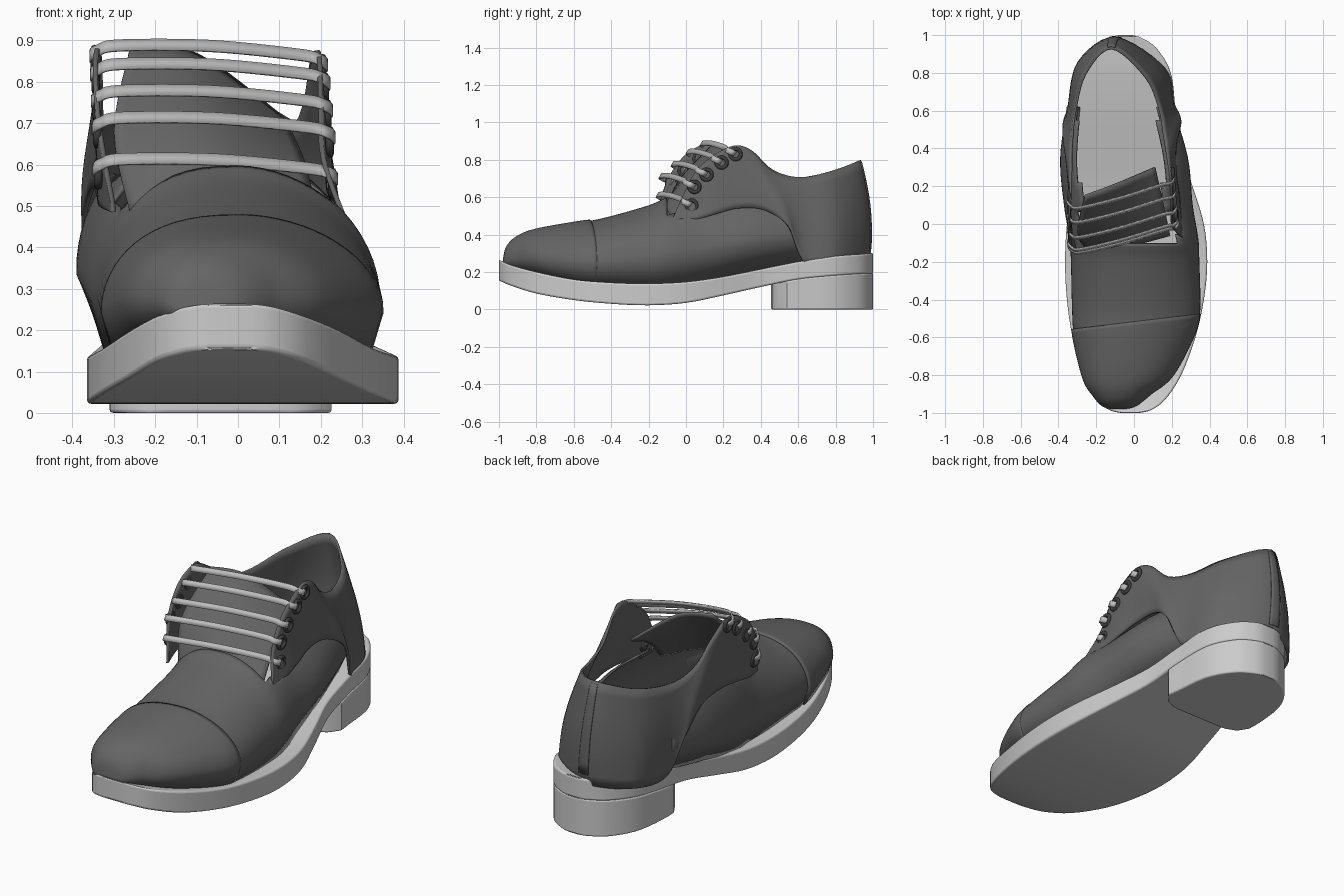
import bpy, math
from mathutils import Vector

if "Cube" in bpy.data.objects:
    bpy.data.objects.remove(bpy.data.objects["Cube"])


def sample(pts, u):
    """Catmull-Rom through rows of numbers, u measured in row index."""
    n = len(pts) - 1
    i = min(max(int(u), 0), n - 1)
    t = u - i
    a, b, c, d = (pts[max(i - 1, 0)], pts[i], pts[i + 1], pts[min(i + 2, n)])
    return [0.5 * (2 * q + (r - p) * t + (2 * p - 5 * q + 4 * r - s) * t * t
                   + (3 * q - p - 3 * r + s) * t ** 3) for p, q, r, s in zip(a, b, c, d)]


def steps(a, b, n):
    return [a + (b - a) * i / n for i in range(n + 1)]


def paint(name, grey):
    mat = bpy.data.materials.new(name)
    mat.diffuse_color = (grey, grey, grey, 1)
    mat.use_nodes = True
    mat.node_tree.nodes["Principled BSDF"].inputs["Base Color"].default_value = mat.diffuse_color
    return mat


def finish(name, verts, faces, mat, thick=0, bevel=0, angle=40):
    me = bpy.data.meshes.new(name)
    me.from_pydata([tuple(v) for v in verts], [], faces)
    me.update()
    ob = bpy.data.objects.new(name, me)
    bpy.context.collection.objects.link(ob)
    me.materials.append(mat)
    if thick:
        m = ob.modifiers.new("thickness", 'SOLIDIFY')
        m.thickness, m.offset = thick, 0
    if bevel:
        m = ob.modifiers.new("soft_edge", 'BEVEL')
        m.width, m.segments, m.limit_method = bevel, 3, 'ANGLE'
        m.angle_limit = math.radians(50)
        m.use_clamp_overlap = False
    bpy.ops.object.select_all(action='DESELECT')
    ob.select_set(True)
    bpy.context.view_layer.objects.active = ob
    bpy.ops.object.shade_smooth_by_angle(angle=math.radians(angle))
    return ob


def sheet(name, rows, mat, thick=0.012, keep=lambda c: True):
    w = len(rows[0])
    verts = [Vector(p) for r in rows for p in r]
    faces = []
    for j in range(len(rows) - 1):
        for i in range(w - 1):
            f = (j * w + i, j * w + i + 1, (j + 1) * w + i + 1, (j + 1) * w + i)
            if keep(sum((verts[k] for k in f), Vector()) / 4):
                faces.append(f)
    return finish(name, verts, faces, mat, thick)


def slab(name, stations, bevel):
    """Solid from stations (y, left x, right x, top z, bottom z)."""
    verts, faces = [], []
    for y, l, r, t, b in stations:
        verts += [(l, y, b), (r, y, b), (r, y, t), (l, y, t)]
    n = len(stations)
    for j in range(n - 1):
        for k in range(4):
            m = (k + 1) % 4
            faces.append((4 * j + 4 + k, 4 * j + 4 + m, 4 * j + m, 4 * j + k))
    faces += [(0, 1, 2, 3), tuple(4 * n - 1 - k for k in range(4))]
    return finish(name, verts, faces, pale, bevel=bevel)


leather, metal = paint("dark_leather", .13), paint("dark_eyelet", .05)
pale, cord = paint("pale_sole", .8), paint("lace_grey", .5)

# Sole: y, left, right, top, bottom
SOLE = [(-1, -.07, .03, .265, .155), (-.985, -.13, .09, .258, .148), (-.93, -.2, .165, .235, .125),
        (-.8, -.265, .25, .2, .085), (-.6, -.325, .325, .16, .05), (-.4, -.355, .37, .143, .03),
        (-.2, -.365, .388, .138, .022), (0, -.355, .37, .147, .035), (.2, -.325, .31, .175, .075),
        (.4, -.3, .245, .215, .12), (.6, -.31, .22, .255, .16), (.8, -.285, .195, .285, .18),
        (.93, -.21, .12, .295, .188), (.985, -.13, .04, .3, .19), (1, -.08, -.01, .3, .19)]
slab("sole", [sample(SOLE, u) for u in steps(0, 14, 56)], 0.01)

# Heel block under the rear of the sole
heel = [(.455, -.16, .07, .135, 0), (.463, -.22, .13, .137, 0), (.485, -.275, .185, .142, 0)]
heel += [(s[0], s[1], s[2], s[4] + .003, 0) for s in (sample(SOLE, u) for u in steps(9.7, 14, 18))]
slab("heel", heel, 0.008)

# Vamp: y, left, right, top, base
VAMP = [(-.975, -.11, -.05, .245, .235), (-.955, -.16, .01, .325, .23), (-.9, -.205, .085, .38, .22),
        (-.8, -.26, .205, .42, .2), (-.58, -.312, .32, .46, .15), (-.45, -.322, .345, .48, .14),
        (-.2, -.328, .34, .55, .13), (-.08, -.335, .335, .6, .14), (.1, -.365, .305, .64, .16),
        (.35, -.385, .28, .66, .21), (.62, -.35, .2, .66, .26)]


def dome(u, grow=0.0):
    y, l, r, top, base = sample(VAMP, u)
    c, hw, h = (l + r) / 2, (r - l) / 2 + grow, top - base + grow
    flat = 1.1 + .2 * min(max((y + .1) / .2, 0), 1)
    inset = .9 - .12 * min(max(y / .3, 0), 1)
    row = [(c - hw * inset, y, base - .005)]
    for a in steps(math.pi, 0, 32):
        x = math.cos(a)
        x = math.copysign(abs(x) ** (.78 if x < 0 else flat), x)
        row.append((c + hw * x, y, base + .3 * h + .7 * h * max(math.sin(a), 0)))
    row.append((c + hw * inset, y, base - .005))
    return row


sheet("vamp", [dome(u) for u in steps(0, 10, 60)], leather,
      keep=lambda c: c.y < -.1 or c.z < (.5 if c.y < .05 else .565))
cap = [dome(u, .006) for u in steps(0, 4.5, 24)]
cap = [[(x, y + .12 * x * j / 24, z) for x, y, z in row] for j, row in enumerate(cap)]
sheet("toe_cap", cap, leather)

# Quarters: seam and rim curves running right front, round the heel, to left front
SEAM = [(.26, -.08, .465), (.245, .05, .48), (.235, .16, .51), (.22, .28, .54), (.222, .42, .53),
        (.245, .55, .44), (.208, .64, .245), (.165, .82, .25), (-.09, .98, .27),
        (-.29, .86, .25), (-.335, .64, .245), (-.372, .53, .44), (-.357, .38, .53),
        (-.342, .2, .54), (-.335, .06, .52), (-.33, -.05, .5), (-.3, -.16, .485)]
RIM = [(.255, -.075, .475), (.205, -.01, .62), (.2, .07, .76), (.195, .23, .868), (.18, .34, .855),
       (.16, .46, .745), (.135, .61, .705), (.06, .78, .74), (-.12, .93, .797),
       (-.26, .79, .74), (-.315, .57, .7), (-.33, .4, .725), (-.333, .26, .82),
       (-.338, .13, .885), (-.345, 0, .83), (-.335, -.1, .69), (-.3, -.158, .495)]


def quarter(u, v, out=0.0):
    p = Vector(sample(SEAM, u)).lerp(Vector(sample(RIM, u)), v)
    d = Vector((p.x + .08, max(p.y - .6, 0), 0)).normalized()
    bulge = .025 * max(0, 1 - (abs(u - 8) / 5) ** 2)
    return p + d * (bulge * math.sin(math.pi * v) + out)


sheet("quarters", [[quarter(u, v) for u in steps(0, 16, 96)] for v in steps(0, 1, 10)], leather)
sheet("heel_strip", [[quarter(u, v, .006) for u in steps(7.88, 8.12, 4)]
                     for v in steps(.1, .98, 8)], leather, .006)

# Tongue: left, middle, right of three rows
TONGUE = [(-.26, -.12, .48, -.06, -.12, .55, .19, -.06, .47),
          (-.3, -.04, .68, -.07, 0, .68, .16, .08, .6),
          (-.26, .15, .885, -.1, .21, .865, .11, .3, .71)]
rows = []
for u in steps(0, 2, 10):
    r = sample(TONGUE, u)
    rows.append([sample([r[:3], r[3:6], r[6:]], k) for k in steps(0, 2, 12)])
sheet("tongue", rows, leather)

# Eyelets and laces
HOLES = [(.03, .555), (.045, .655), (.11, .72), (.19, .785), (.265, .83)]
WIDE = Vector((0, .5, .87)) * .015
for i, (y, z) in enumerate(HOLES):
    right = Vector((.228 - .006 * i, y, z))
    left = Vector((-.338 - .002 * i, y - .12, z + .022))
    for side, p in (("right", right), ("left", left)):
        bpy.ops.mesh.primitive_torus_add(major_radius=.028, minor_radius=.01, major_segments=20,
                                         minor_segments=8, location=p, rotation=(0, math.pi / 2, 0))
        ring = bpy.context.object
        ring.name = f"eyelet_{side}_{i + 1}"
        ring.data.materials.append(metal)
        bpy.ops.object.shade_smooth()
    ends = [[p + Vector((s * dx, dy, dz)) for dx, dy, dz in
             ((-.01, 0, 0), (.01, -.02, .01), (-.008, -.05, .024), (-.06, -.06, .036))]
            for p, s in ((right, 1), (left, -1))]
    mid = (right + left) / 2 + Vector((0, -.068, .046))
    path = ends[0] + [mid] + ends[1][::-1]
    pts = [Vector(sample(path, u)) for u in steps(0, 8, 48)]
    sheet(f"lace_{i + 1}", [[p - WIDE for p in pts], [p + WIDE for p in pts]], cord, .007)
